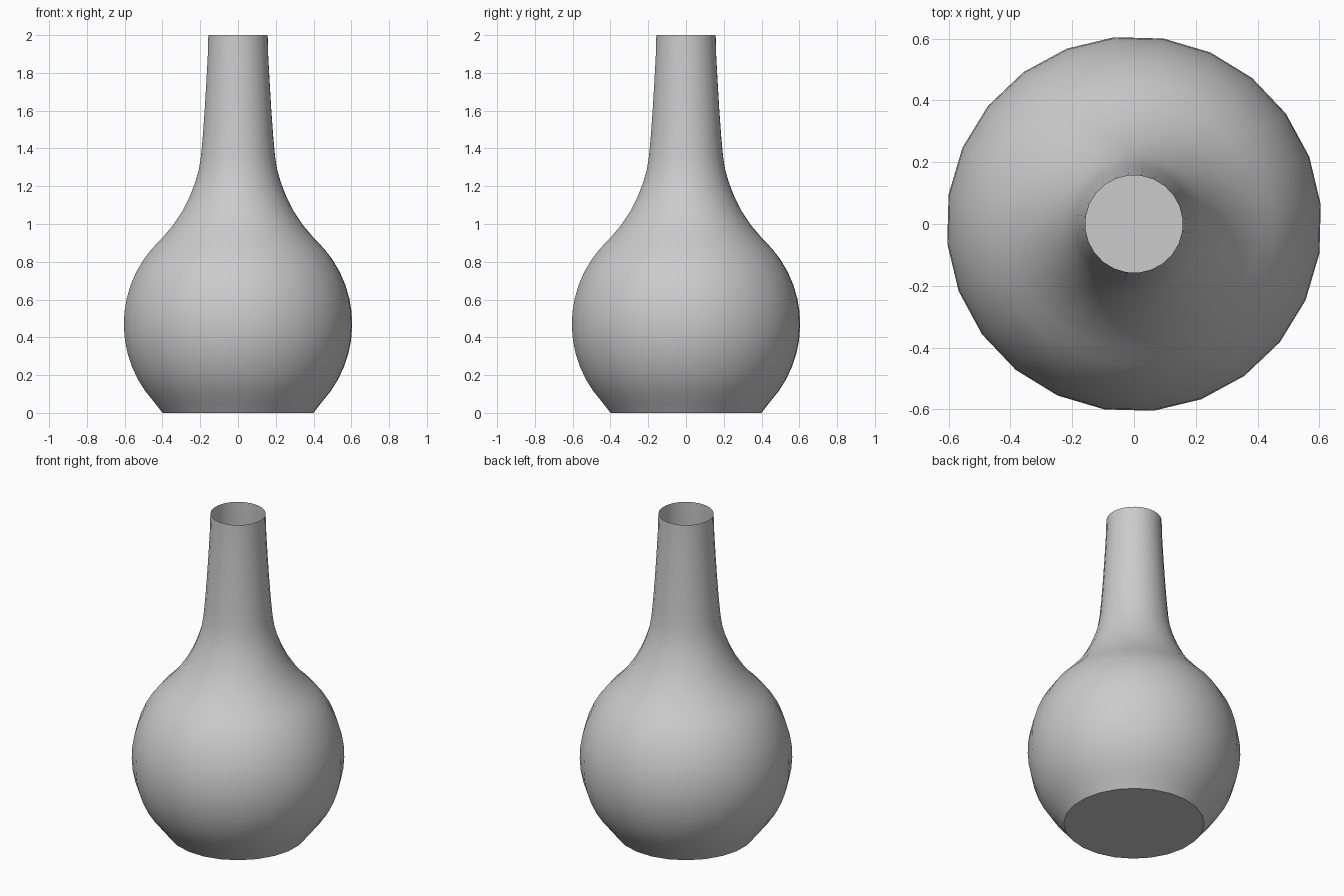
import bpy, bmesh, math
from mathutils import Vector

# Remove the default cube
cube = bpy.data.objects.get("Cube")
if cube:
    bpy.data.objects.remove(cube, do_unlink=True)

SIDES = 24
TURN = math.radians(6)

# Grey clay material
grey = bpy.data.materials.new("grey_clay")
grey.use_nodes = True
colour = (0.6, 0.6, 0.6, 1)
grey.diffuse_color = colour
grey.node_tree.nodes["Principled BSDF"].inputs["Base Color"].default_value = colour

# Profile as (radius, height): round belly, then shoulder and neck
BELLY_R, BELLY_Z = 0.608, 0.47
profile = [(0.402, 0)]
for i in range(1, 15):
    a = math.radians(-50 + 7 * i)
    profile.append((BELLY_R * math.cos(a), BELLY_Z + BELLY_R * math.sin(a)))
profile += [(0.345, 0.995), (0.295, 1.07), (0.257, 1.145), (0.228, 1.22),
            (0.208, 1.29), (0.197, 1.36), (0.187, 1.47), (0.177, 1.61),
            (0.168, 1.76), (0.161, 1.89), (0.158, 2)]

# Lathe the open wall, then close the base with one flat floor
bm = bmesh.new()
rings = []
for r, z in profile:
    ring = []
    for k in range(SIDES):
        a = TURN + math.tau * k / SIDES
        ring.append(bm.verts.new(Vector((r * math.cos(a), r * math.sin(a), z))))
    rings.append(ring)
for low, high in zip(rings, rings[1:]):
    for k in range(SIDES):
        n = (k + 1) % SIDES
        bm.faces.new((low[k], low[n], high[n], high[k]))
bm.faces.new(rings[0][::-1])

mesh = bpy.data.meshes.new("vase")
bm.to_mesh(mesh)
bm.free()
mesh.materials.append(grey)
vase = bpy.data.objects.new("vase", mesh)
bpy.context.collection.objects.link(vase)

# Smooth wall with a crisp edge at the base
bpy.ops.object.select_all(action="DESELECT")
vase.select_set(True)
bpy.context.view_layer.objects.active = vase
bpy.ops.object.shade_smooth_by_angle(angle=math.radians(35))
